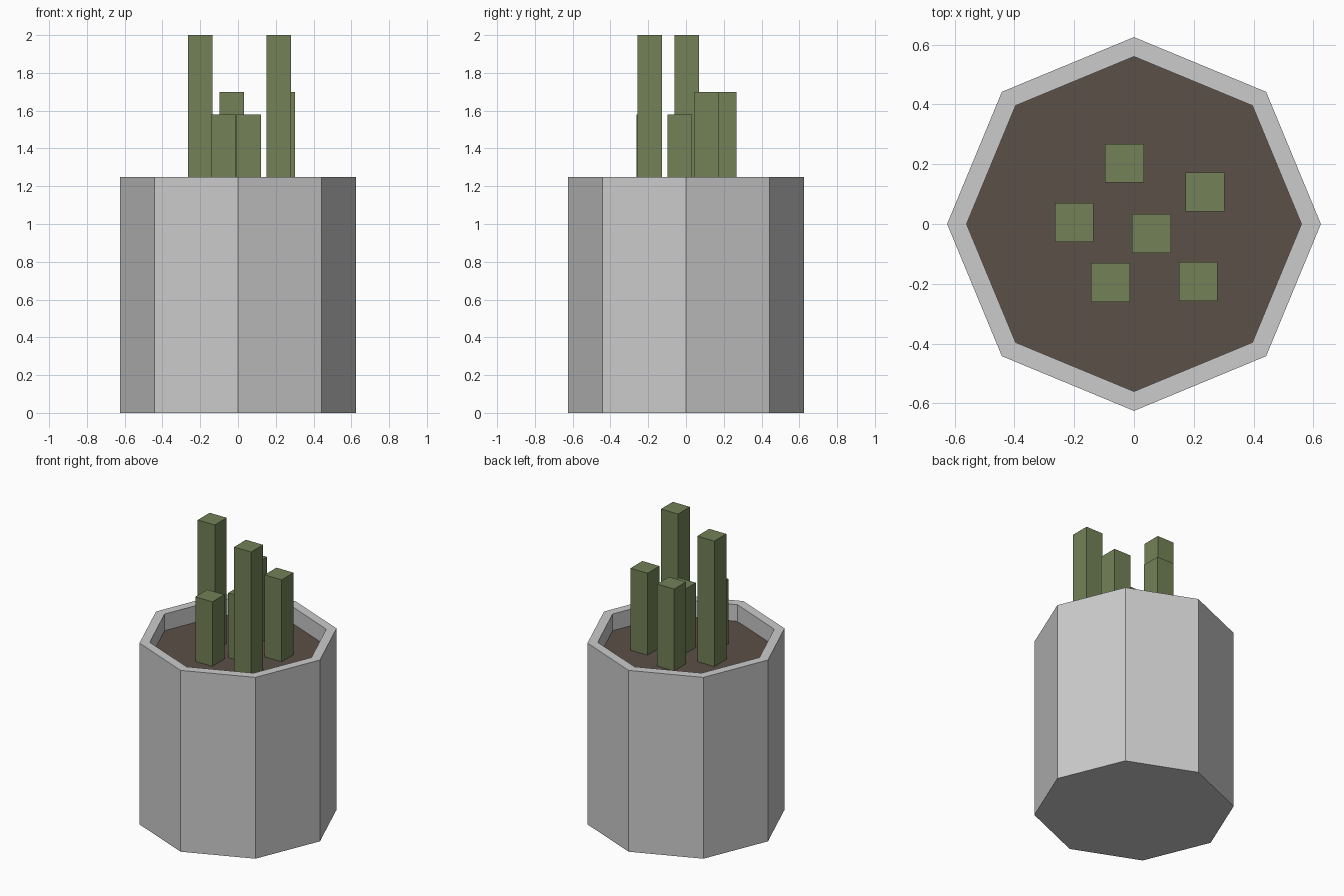
import bpy, bmesh, math

if "Cube" in bpy.data.objects:
    bpy.data.objects.remove(bpy.data.objects["Cube"])

POT_R, RIM_R, POT_H, SOIL_Z = 0.625, 0.56, 1.25, 1.135


def material(name, color):
    mat = bpy.data.materials.new(name)
    mat.diffuse_color = color
    mat.use_nodes = True
    mat.node_tree.nodes["Principled BSDF"].inputs["Base Color"].default_value = mat.diffuse_color
    return mat


def finish(bm, name, mat=None):
    bmesh.ops.recalc_face_normals(bm, faces=bm.faces)
    mesh = bpy.data.meshes.new(name)
    bm.to_mesh(mesh)
    bm.free()
    obj = bpy.data.objects.new(name, mesh)
    bpy.context.collection.objects.link(obj)
    if mat:
        mesh.materials.append(mat)
    return obj


def octagon(bm, r, z):
    return [bm.verts.new((r * math.cos(i * math.pi / 4), r * math.sin(i * math.pi / 4), z))
            for i in range(8)]


def bridge(bm, a, b):
    for i in range(8):
        j = (i + 1) % 8
        bm.faces.new((a[i], a[j], b[j], b[i]))


# Octagonal pot: closed base, outer wall, flat rim, inner wall down to the soil
bm = bmesh.new()
rings = [octagon(bm, r, z) for r, z in
         ((POT_R, 0), (POT_R, POT_H), (RIM_R, POT_H), (RIM_R, SOIL_Z))]
bm.faces.new(rings[0][::-1])
for a, b in zip(rings, rings[1:]):
    bridge(bm, a, b)
finish(bm, "pot")

# Soil surface closing the pot
bm = bmesh.new()
bm.faces.new(octagon(bm, RIM_R, SOIL_Z))
soil = finish(bm, "soil", material("soil_brown", (0.105, 0.08, 0.065, 1)))
if soil.data.polygons[0].normal.z < 0:
    soil.data.flip_normals()

# Square stalks: x, y, top height
green = material("stalk_green", (0.17, 0.22, 0.095, 1))
stalks = [(-0.20, 0.005, 2.0), (0.215, -0.192, 2.0),
          (-0.032, 0.203, 1.70), (0.238, 0.107, 1.70),
          (0.058, -0.032, 1.58), (-0.078, -0.196, 1.58)]
for n, (x, y, top) in enumerate(stalks, 1):
    bm = bmesh.new()
    bmesh.ops.create_cube(bm, size=1)
    bmesh.ops.scale(bm, vec=(0.13, 0.13, top - SOIL_Z), verts=bm.verts)
    bmesh.ops.translate(bm, vec=(x, y, (top + SOIL_Z) / 2), verts=bm.verts)
    bottom = [f for f in bm.faces if f.calc_center_median().z < SOIL_Z + 0.01]
    bmesh.ops.delete(bm, geom=bottom, context='FACES_ONLY')
    finish(bm, f"stalk_{n}", green)
